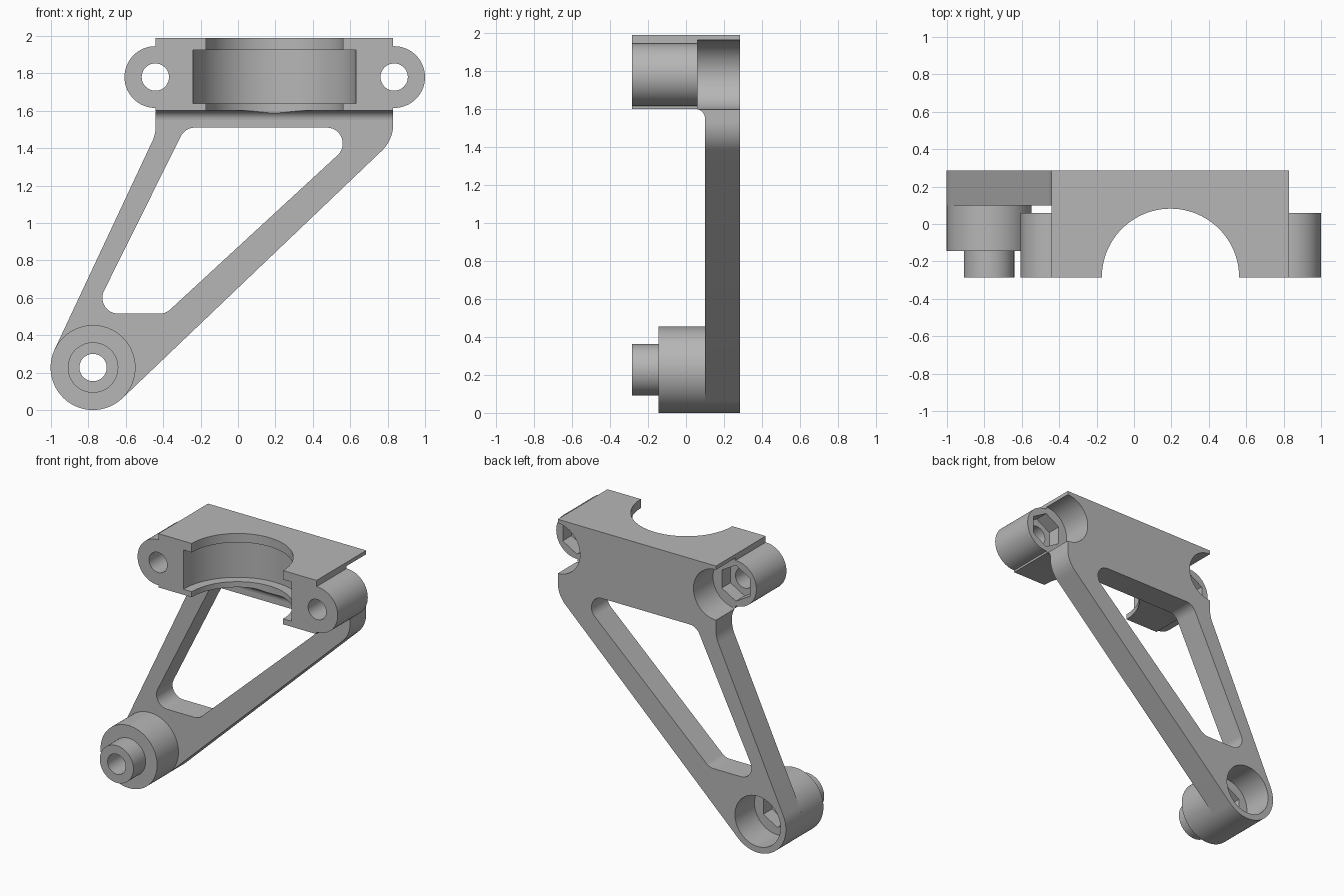
import bpy
import bmesh
from math import cos, sin, radians
from mathutils import Vector

cube = bpy.data.objects.get("Cube")
if cube:
    bpy.data.objects.remove(cube, do_unlink=True)

metal = bpy.data.materials.new("plain grey")
metal.use_nodes = True
grey = (0.47, 0.47, 0.47, 1)
metal.diffuse_color = grey
metal.node_tree.nodes["Principled BSDF"].inputs["Base Color"].default_value = grey


def arc(cx, cy, r, start, end, steps=12):
    """Points along an arc, angles in degrees."""
    angles = [radians(start + (end - start) * i / steps) for i in range(steps + 1)]
    return [(cx + r * cos(a), cy + r * sin(a)) for a in angles]


def prism(name, profile, axis, low, high):
    """Extrude a 2D profile along x (y,z points), y (x,z points) or z (x,y points)."""
    place = {"x": lambda p: (low, p[0], p[1]),
             "y": lambda p: (p[0], low, p[1]),
             "z": lambda p: (p[0], p[1], low)}[axis]
    bm = bmesh.new()
    face = bm.faces.new([bm.verts.new(place(p)) for p in profile])
    grown = bmesh.ops.extrude_face_region(bm, geom=[face])["geom"]
    step = Vector([(high - low) * (axis == a) for a in "xyz"])
    bmesh.ops.translate(bm, vec=step, verts=[v for v in grown if isinstance(v, bmesh.types.BMVert)])
    bmesh.ops.recalc_face_normals(bm, faces=bm.faces)
    mesh = bpy.data.meshes.new(name)
    bm.to_mesh(mesh)
    bm.free()
    mesh.materials.append(metal)
    obj = bpy.data.objects.new(name, mesh)
    bpy.context.collection.objects.link(obj)
    return obj


def rod(name, centre, r, axis, low, high, sides=64, turn=0):
    ring = arc(*centre, r, turn, turn + 360, sides)[:-1]
    return prism(name, ring, axis, low, high)


def combine(obj, tool, operation):
    """Apply a boolean and discard the tool."""
    mod = obj.modifiers.new("combine", "BOOLEAN")
    mod.operation, mod.solver, mod.object = operation, "EXACT", tool
    graph = bpy.context.evaluated_depsgraph_get()
    mesh = bpy.data.meshes.new_from_object(obj.evaluated_get(graph))
    obj.modifiers.clear()
    obj.data = mesh
    bpy.data.objects.remove(tool, do_unlink=True)


def cut(obj, tool):
    combine(obj, tool, "DIFFERENCE")


FRONT, BACK, ARM_FRONT, SEAT = -0.285, 0.285, 0.10, 0.06
LEFT_X, RIGHT_X, JOIN, TOP = 0.83, -0.44, 1.55, 1.99
PIVOT = (-0.775, 0.227)
EARS = [(-0.442, 1.78), (0.835, 1.78)]
HOLE, NUT, RECESS = 0.073, 0.13, 0.183


def bolt_hole(obj, centre):
    """Through hole with a hexagonal nut pocket behind it."""
    cut(obj, rod("hole_cutter", centre, HOLE, "y", -0.4, 0.4, 40))
    cut(obj, rod("nut_cutter", centre, NUT, "y", SEAT - 0.1, SEAT + 0.02, 6, 30))


# Arm with rounded foot and triangular window
outline = (arc(*PIVOT, 0.227, 155, 313, 40) + arc(0.63, 1.53, 0.2, 313, 360)
           + [(LEFT_X, JOIN), (RIGHT_X, JOIN)] + arc(-0.64, 1.52, 0.2, 0, -25))
arm = prism("arm", outline, "y", ARM_FRONT, BACK)
window = (arc(-0.23, 1.425, 0.085, 90, 153) + arc(-0.64, 0.6, 0.085, 153, 270)
          + arc(-0.42, 0.6, 0.085, 270, 313) + arc(0.475, 1.425, 0.085, 313, 450))
cut(arm, prism("window_cutter", window, "y", 0, 0.4))
cut(arm, rod("recess_cutter", PIVOT, RECESS, "y", 0, 0.4))

# Pivot boss with stepped nose
boss = rod("pivot_boss", PIVOT, 0.227, "y", -0.145, ARM_FRONT, 91)
combine(boss, rod("nose", PIVOT, 0.135, "y", FRONT, -0.1), "UNION")
cut(boss, rod("recess_cutter", PIVOT, RECESS, "y", SEAT, 0.4))
bolt_hole(boss, PIVOT)

# Clamp block, filleted into the arm underneath
side = ([(FRONT, 1.6)] + arc(0.05, JOIN, 0.05, 90, 0, 8)
        + [(BACK, JOIN), (BACK, TOP), (FRONT, TOP)])
block = prism("clamp_block", side, "x", RIGHT_X, LEFT_X)
for ear in EARS:
    cut(block, rod("recess_cutter", ear, RECESS, "y", SEAT, 0.4))
for ear in EARS:
    combine(block, rod("ear", ear, 0.165, "y", FRONT, SEAT), "UNION")
for ear in EARS:
    bolt_hole(block, ear)

# Half-round bore and wider inner groove
BORE = (0.195, FRONT)
cut(block, rod("bore_cutter", BORE, 0.367, "z", 1.4, 2.2, 96))
cut(block, rod("groove_cutter", BORE, 0.435, "z", 1.64, 1.925, 96))

# Smooth curved walls, keep machined edges crisp
for obj in (arm, boss, block):
    bpy.ops.object.select_all(action="DESELECT")
    obj.select_set(True)
    bpy.context.view_layer.objects.active = obj
    bpy.ops.object.shade_smooth_by_angle(angle=radians(30))
